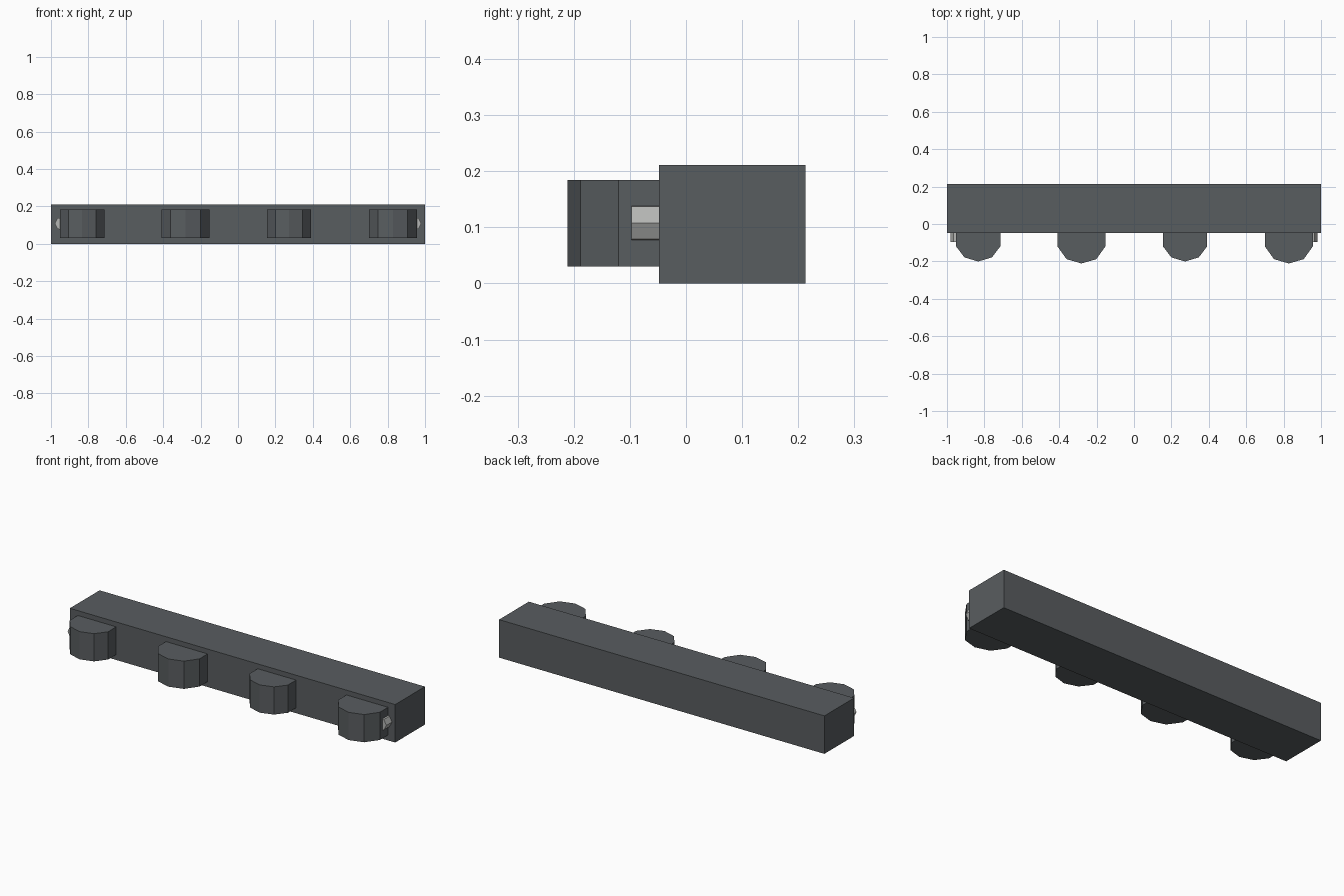
import bpy
import bmesh

cube = bpy.data.objects.get("Cube")
if cube:
    bpy.data.objects.remove(cube, do_unlink=True)


def make_material(name, srgb):
    linear = [((c / 255 + 0.055) / 1.055) ** 2.4 for c in srgb] + [1]
    mat = bpy.data.materials.new(name)
    mat.use_nodes = True
    mat.diffuse_color = linear
    mat.node_tree.nodes["Principled BSDF"].inputs["Base Color"].default_value = linear
    return mat


def prism(name, outline, direction, mat):
    """Extrude a flat outline of 3D points along a direction."""
    bm = bmesh.new()
    face = bm.faces.new([bm.verts.new(p) for p in outline])
    result = bmesh.ops.extrude_face_region(bm, geom=[face], use_keep_orig=True)
    moved = [v for v in result["geom"] if isinstance(v, bmesh.types.BMVert)]
    bmesh.ops.translate(bm, verts=moved, vec=direction)
    bmesh.ops.recalc_face_normals(bm, faces=bm.faces)
    mesh = bpy.data.meshes.new(name)
    bm.to_mesh(mesh)
    bm.free()
    mesh.materials.append(mat)
    obj = bpy.data.objects.new(name, mesh)
    bpy.context.collection.objects.link(obj)
    return obj


dark_gray = make_material("dark gray", (89, 93, 96))
silver = make_material("silver", (180, 181, 179))

# Long rectangular bar
FRONT, BACK, HEIGHT = -0.048, 0.213, 0.211
prism("bar", [(x, y, 0) for x, y in
              ((-1, FRONT), (1, FRONT), (1, BACK), (-1, BACK))],
      (0, 0, HEIGHT), dark_gray)

# Four faceted knobs along the front, alternating narrow and wide
knob_half = [(-1, 0.02), (-1, -0.12), (-0.62, -0.188), (0, -0.211)]
for i, (x, half, reach) in enumerate(((-0.833, 0.118, 0.95), (-0.281, 0.128, 1),
                                      (0.273, 0.118, 0.95), (0.828, 0.128, 1))):
    side = [(u, y if y > -0.13 else y * reach) for u, y in knob_half]
    profile = side + [(-u, y) for u, y in reversed(side[:-1])]
    prism(f"knob_{i + 1}", [(x + u * half, y, 0.03) for u, y in profile],
          (0, 0, 0.154), dark_gray)

# Small metal pin beside each outer knob
pin_profile = [(0.035, 0), (0.02, 0.029), (0, 0.032), (-0.02, 0.029),
               (-0.035, 0), (-0.02, -0.029), (0, -0.032), (0.02, -0.029)]
for name, sign in (("left_pin", 1), ("right_pin", -1)):
    prism(name, [(sign * (0.945 + u), -0.097, 0.108 + z) for u, z in pin_profile],
          (0, 0.05, 0), silver)
